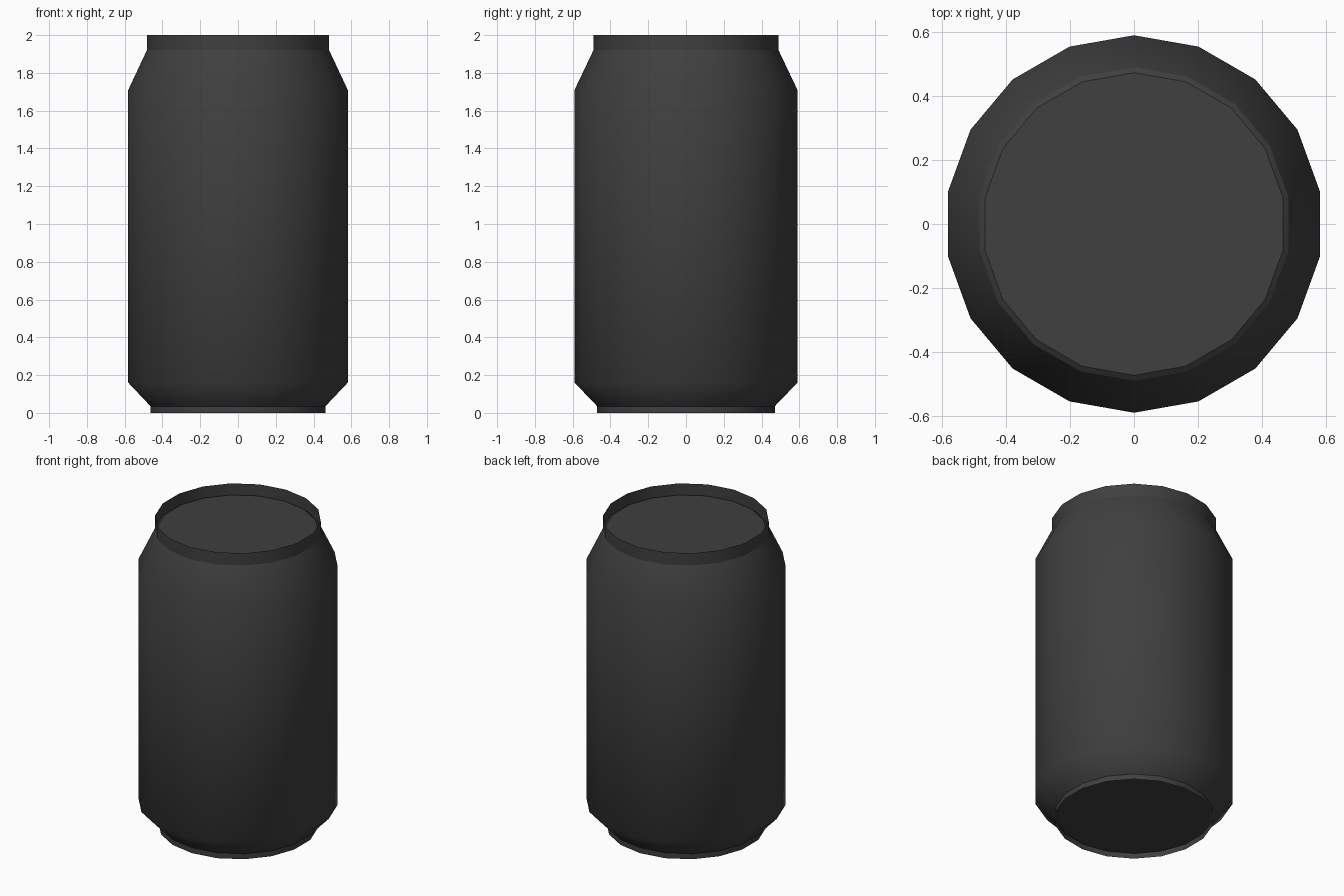
import bpy
import bmesh
from math import cos, sin, pi, radians

cube = bpy.data.objects.get("Cube")
if cube:
    bpy.data.objects.remove(cube, do_unlink=True)

SIDES = 18

metal = bpy.data.materials.new("dark_grey_metal")
metal.use_nodes = True
metal.use_backface_culling = True  # the thin collars are one-sided
color = (0.05, 0.05, 0.05, 1)
metal.diffuse_color = color
shader = next(n for n in metal.node_tree.nodes if n.type == 'BSDF_PRINCIPLED')
shader.inputs["Base Color"].default_value = color


def ring(bm, radius, z):
    angles = [pi / 2 + 2 * pi * i / SIDES for i in range(SIDES)]
    return [bm.verts.new((radius * cos(a), radius * sin(a), z)) for a in angles]


def finish(name, bm, smooth_angle=None):
    mesh = bpy.data.meshes.new(name)
    bm.to_mesh(mesh)
    bm.free()
    mesh.materials.append(metal)
    obj = bpy.data.objects.new(name, mesh)
    bpy.context.collection.objects.link(obj)
    if smooth_angle:
        bpy.ops.object.select_all(action='DESELECT')
        obj.select_set(True)
        bpy.context.view_layer.objects.active = obj
        bpy.ops.object.shade_smooth_by_angle(angle=radians(smooth_angle))


def lathe(name, profile, smooth_angle):
    """Revolve a profile; rising profiles face out, falling ones face in."""
    bm = bmesh.new()
    rings = [ring(bm, r, z) for r, z in profile]
    for low, high in zip(rings, rings[1:]):
        for i in range(SIDES):
            j = (i + 1) % SIDES
            bm.faces.new((low[i], low[j], high[j], high[i]))
    finish(name, bm, smooth_angle)


def disc(name, radius, z, up):
    bm = bmesh.new()
    verts = ring(bm, radius, z)
    bm.faces.new(verts if up else verts[::-1])
    finish(name, bm)


# Can wall with bottom chamfer and sloping shoulder
lathe("body", [(0.47, 0.035), (0.59, 0.16), (0.59, 1.71), (0.49, 1.92)], 60)

# Thin collar and recessed lid at the top
lathe("top_collar", [(0.49, 2.0), (0.49, 1.92), (0.473, 1.933)], 40)
disc("lid", 0.473, 1.933, True)

# Thin collar and recessed floor at the bottom
lathe("bottom_collar", [(0.45, 0.03), (0.47, 0.035), (0.47, 0.0)], 40)
disc("floor", 0.45, 0.03, False)
